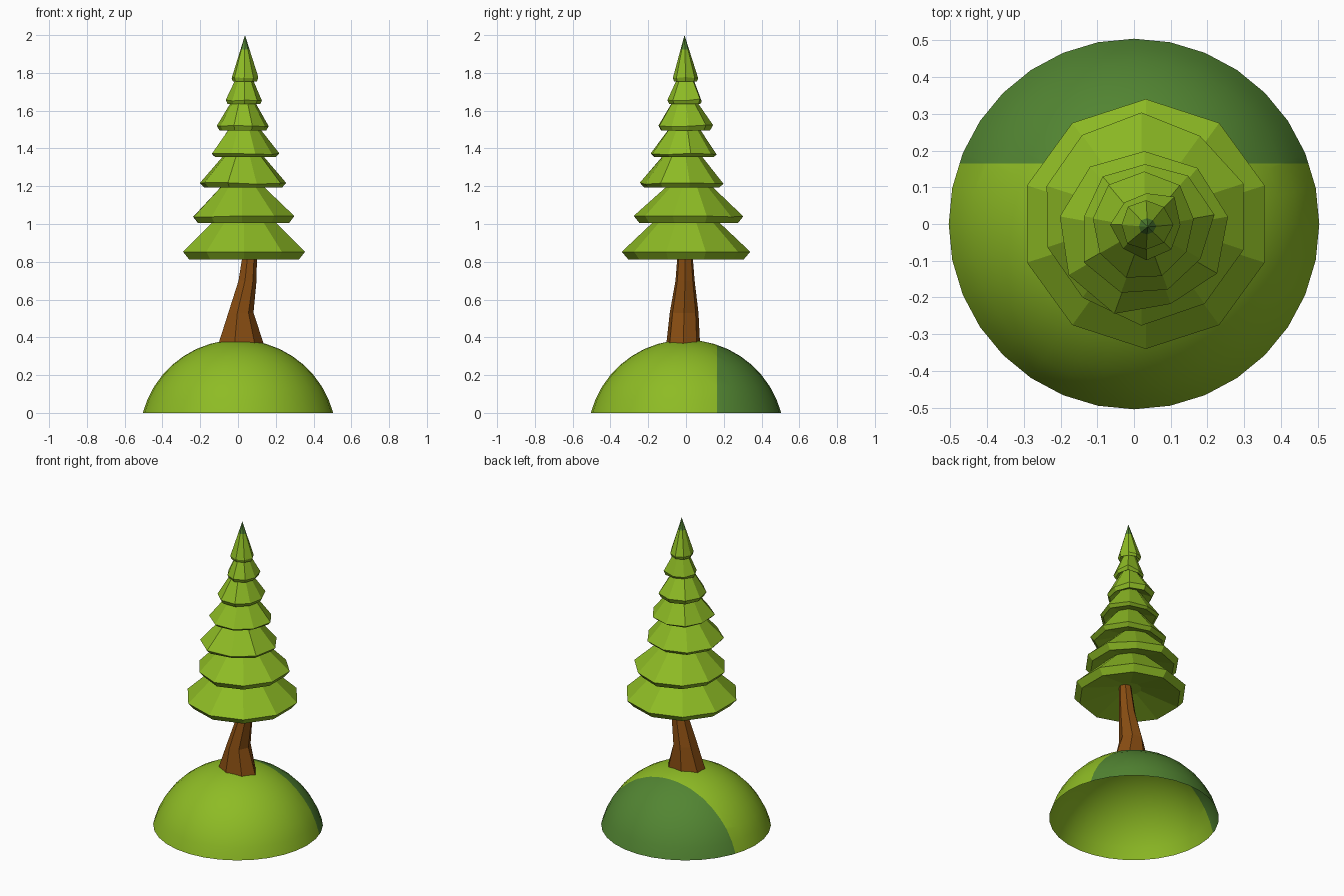
import bpy, bmesh, math, random

if "Cube" in bpy.data.objects:
    bpy.data.objects.remove(bpy.data.objects["Cube"])

random.seed(4)


def material(name, rgb):
    m = bpy.data.materials.new(name)
    m.diffuse_color = (*rgb, 1)
    m.use_nodes = True
    m.node_tree.nodes["Principled BSDF"].inputs["Base Color"].default_value = m.diffuse_color
    return m


LIGHT = material("light green", (0.27, 0.50, 0.018))
DARK = material("dark green", (0.085, 0.235, 0.032))
BARK = material("bark brown", (0.25, 0.075, 0.006))


def finish(bm, name, mats, smooth=False):
    me = bpy.data.meshes.new(name)
    bm.to_mesh(me)
    bm.free()
    for m in mats:
        me.materials.append(m)
    for p in me.polygons:
        p.use_smooth = smooth
    ob = bpy.data.objects.new(name, me)
    bpy.context.collection.objects.link(ob)
    return ob


def skin(bm, rings):
    """Join consecutive rings of verts with quads."""
    for a, b in zip(rings, rings[1:]):
        n = len(a)
        for i in range(n):
            j = (i + 1) % n
            bm.faces.new((a[i], a[j], b[j], b[i]))


def cut(bm, co, no):
    bmesh.ops.bisect_plane(bm, geom=bm.verts[:] + bm.edges[:] + bm.faces[:],
                           plane_co=co, plane_no=no)


# Hill: open spherical cap, darker behind a straight cut
R, ZC, N, STEPS = 0.522, -0.135, 32, 9
bm = bmesh.new()
rings = []
low = math.asin(-ZC / R)
for k in range(STEPS):
    t = low + (math.pi / 2 - low) * k / STEPS
    rings.append([bm.verts.new((R * math.cos(t) * math.cos(math.tau * i / N),
                                R * math.cos(t) * math.sin(math.tau * i / N),
                                ZC + R * math.sin(t))) for i in range(N)])
skin(bm, rings)
top = bm.verts.new((0, 0, ZC + R))
for i in range(N):
    bm.faces.new((rings[-1][i], rings[-1][(i + 1) % N], top))
cut(bm, (0, 0.165, 0), (0, 1, 0))
for f in bm.faces:
    f.material_index = int(f.calc_center_median().y > 0.165)
finish(bm, "hill", [LIGHT, DARK], smooth=True)

# Trunk: bent seven-sided taper (z, centre x, centre y, radius x, radius y)
bm = bmesh.new()
rings = []
for z, cx, cy, rx, ry in [(0.36, 0.01, -0.015, 0.128, 0.092),
                          (0.53, 0.012, -0.01, 0.070, 0.078),
                          (0.70, 0.048, -0.005, 0.050, 0.052),
                          (0.92, 0.068, -0.005, 0.034, 0.034)]:
    rings.append([bm.verts.new((cx + rx * math.cos(math.tau * i / 7),
                                cy + ry * math.sin(math.tau * i / 7), z))
                  for i in range(7)])
skin(bm, rings)
bm.faces.new(rings[-1])
bm.faces.new(rings[0][::-1])
finish(bm, "trunk", [BARK])


# Branch tiers: flared skirts with a thin lip and a hollowed underside
def tier(name, cx, cy, r, z_rim, lip, r_top, z_top, n, jitter, tip=False):
    bm = bmesh.new()
    wobble = [random.uniform(-1, 1) * jitter for _ in range(n)]

    def ring(radius, z, amount, drop=0.0):
        out = []
        for i in range(n):
            a = math.pi / 2 + math.tau * i / n
            k = radius * (1 + amount * wobble[i])
            out.append(bm.verts.new((cx + k * math.cos(a), cy + k * math.sin(a),
                                     z + drop * wobble[i])))
        return out

    under = ring(r_top * 0.7, z_rim + 0.02, 0)
    rings = [under, ring(r * 0.90, z_rim - lip, 1), ring(r, z_rim, 1, 0.06)]
    if not tip:
        rings.append(ring(r_top, z_top, 0.5))
    skin(bm, rings)
    bm.faces.new(under[::-1])
    if tip:
        apex = bm.verts.new((0.037, -0.008, z_top))
        for i in range(n):
            bm.faces.new((rings[-1][i], rings[-1][(i + 1) % n], apex))
        cut(bm, (0, 0, 1.925), (0, 0, 1))
        for f in bm.faces:
            f.material_index = int(f.calc_center_median().z > 1.925)
    else:
        bm.faces.new(rings[-1])
    bmesh.ops.recalc_face_normals(bm, faces=bm.faces[:])
    finish(bm, name, [LIGHT, DARK])


for k, args in enumerate([
        (0.032, 0.000, 0.340, 0.853, 0.040, 0.100, 1.08, 10, 0.00),
        (0.020, 0.020, 0.282, 1.040, 0.035, 0.085, 1.23, 10, 0.06),
        (0.028, -0.020, 0.225, 1.215, 0.022, 0.080, 1.39, 9, 0.08),
        (0.030, -0.008, 0.180, 1.370, 0.015, 0.065, 1.53, 9, 0.08),
        (0.028, -0.010, 0.142, 1.520, 0.025, 0.050, 1.67, 9, 0.10),
        (0.034, -0.002, 0.096, 1.655, 0.020, 0.035, 1.79, 8, 0.12),
        (0.033, -0.002, 0.071, 1.775, 0.020, 0.030, 2.00, 8, 0.10, True)]):
    tier(f"branch_tier_{k + 1}", *args)
